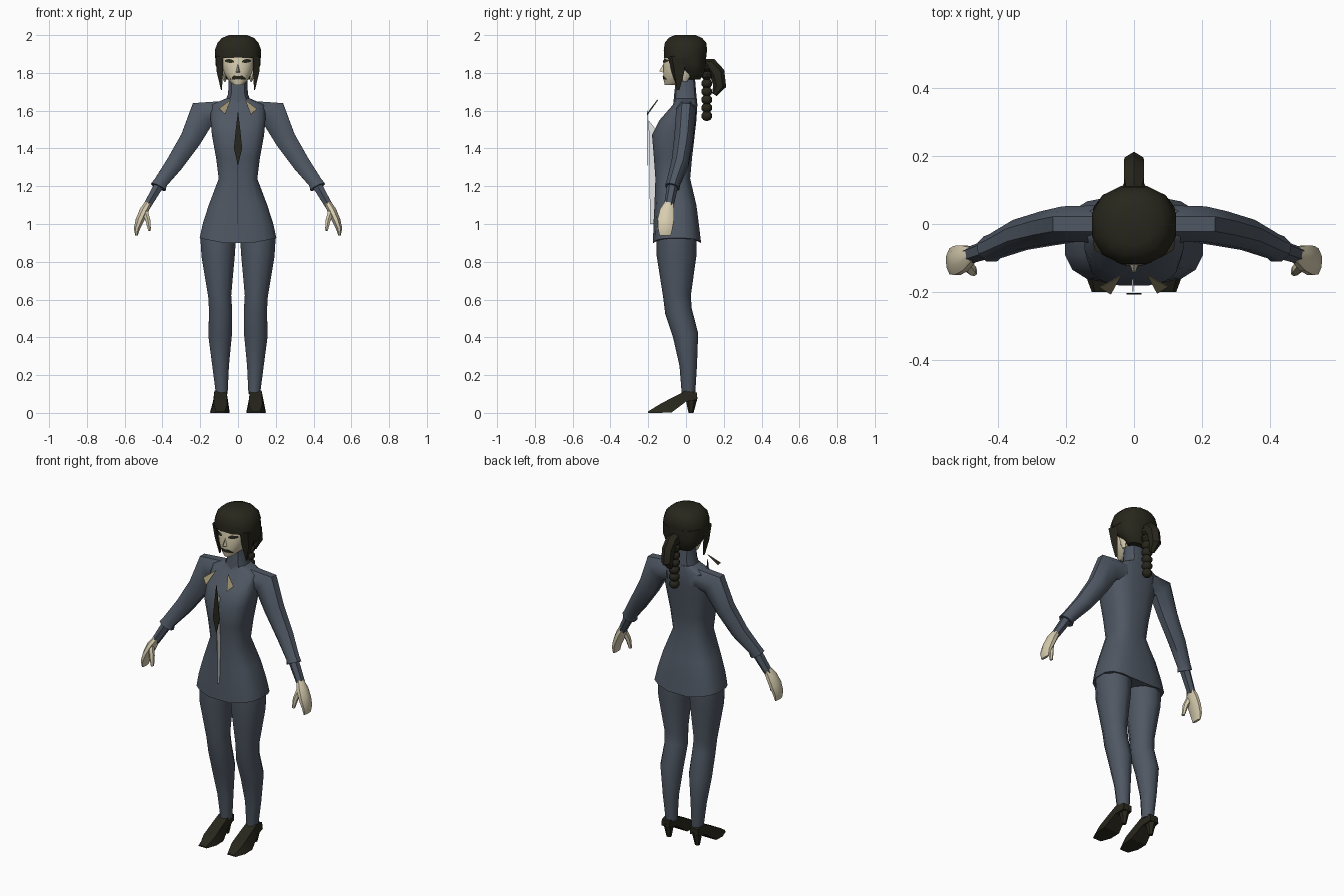
import bpy, bmesh, math
from mathutils import Vector
from mathutils.bvhtree import BVHTree

if "Cube" in bpy.data.objects:
    bpy.data.objects.remove(bpy.data.objects["Cube"])


def material(name, rgb):
    m = bpy.data.materials.new(name)
    m.diffuse_color = (*rgb, 1)
    m.use_nodes = True
    m.node_tree.nodes["Principled BSDF"].inputs["Base Color"].default_value = m.diffuse_color
    return m


SUIT = material("slate suit", (0.078, 0.096, 0.125))
DARK = material("dark olive", (0.021, 0.020, 0.012))
SKIN = material("pale skin", (0.68, 0.61, 0.43))
TAN = material("tan collar", (0.32, 0.27, 0.16))
WHITE = material("white shirt", (0.9, 0.9, 0.9))
GREY = material("lip grey", (0.2, 0.17, 0.13))


def finish(name, bm, mats, angle=40):
    bmesh.ops.recalc_face_normals(bm, faces=bm.faces)
    me = bpy.data.meshes.new(name)
    bm.to_mesh(me)
    bm.free()
    ob = bpy.data.objects.new(name, me)
    bpy.context.collection.objects.link(ob)
    for m in mats if isinstance(mats, list) else [mats]:
        me.materials.append(m)
    bpy.ops.object.select_all(action='DESELECT')
    ob.select_set(True)
    bpy.context.view_layer.objects.active = ob
    if angle:
        bpy.ops.object.shade_smooth_by_angle(angle=math.radians(angle))
    return ob


def skin_rings(name, rings, mat, angle=40):
    """Join rings of points with quads and close both ends."""
    bm = bmesh.new()
    vs = [[bm.verts.new(p) for p in r] for r in rings]
    n = len(vs[0])
    for a, b in zip(vs, vs[1:]):
        for i in range(n):
            bm.faces.new((a[i], a[(i + 1) % n], b[(i + 1) % n], b[i]))
    bm.faces.new(vs[0])
    bm.faces.new(vs[-1])
    return finish(name, bm, mat, angle)


def oval(n, power):
    """Unit oval; power below 1 makes it boxier."""
    pts = []
    for i in range(n):
        a = 2 * math.pi * (i + 0.5) / n
        c, s = math.cos(a), math.sin(a)
        pts.append((math.copysign(abs(c) ** power, c), math.copysign(abs(s) ** power, s)))
    m = max(p[0] for p in pts)
    return [(x / m, y / m) for x, y in pts]


def stack(name, levels, mat, n=16, power=0.8, x0=0, hem=0, angle=40):
    """Horizontal rings given as (z, half width, front y, back y)."""
    rings = []
    for k, (z, rx, y0, y1) in enumerate(levels):
        rings.append([(x0 + rx * c, (y0 + y1) / 2 + (y1 - y0) / 2 * s,
                       z - (hem * (1 - abs(c)) if k == 0 else 0)) for c, s in oval(n, power)])
    return skin_rings(name, rings, mat, angle)


def tube(name, path, mat, n=8, side=1, angle=45):
    """Rings across a path given as (x, y, z, radius, radius in y)."""
    pts = [Vector((p[0] * side, p[1], p[2])) for p in path]
    rings = []
    for i, p in enumerate(path):
        t = (pts[min(i + 1, len(pts) - 1)] - pts[max(i - 1, 0)]).normalized()
        v = t.cross(Vector((0, 1, 0))).normalized()
        u = v.cross(t)
        rings.append([pts[i] + v * c * p[3] + u * s * p[4] for c, s in oval(n, 1)])
    return skin_rings(name, rings, mat, angle)


def slab(name, pts, thickness, mat):
    """Thin plate from a polygon, thickened along its normal."""
    bm = bmesh.new()
    f = bm.faces.new([bm.verts.new(p) for p in pts])
    f.normal_update()
    d = f.normal * thickness
    out = bmesh.ops.extrude_face_region(bm, geom=[f])
    bmesh.ops.translate(bm, vec=d, verts=[v for v in out['geom'] if isinstance(v, bmesh.types.BMVert)])
    if f.is_valid is False or len(bm.faces) < len(pts) + 2:
        bm.faces.new(f.verts) if f.is_valid else None
    return finish(name, bm, mat, 0)


def face_plate(name, target, rows, mat, lift=0.004):
    """Plate laid on the front of target; rows are (x, low z, high z)."""
    src = bmesh.new()
    src.from_mesh(target.data)
    tree = BVHTree.FromBMesh(src)
    src.free()
    bm = bmesh.new()
    cols = []
    for x, lo, hi in rows:
        col = []
        for z in (lo, hi):
            hit = tree.ray_cast(Vector((x, -1, z)), Vector((0, 1, 0)))[0]
            col.append(bm.verts.new((x, (hit.y if hit else -0.09) - lift, z)))
        cols.append(col)
    for a, b in zip(cols, cols[1:]):
        bm.faces.new((a[0], b[0], b[1], a[1]))
    return finish(name, bm, mat, 0)


# Jacket with flared hem, and high collar
stack("jacket", [(.925, .203, -.175, .08), (1.0, .187, -.172, .068), (1.1, .155, -.167, .055),
                 (1.24, .102, -.162, .022), (1.35, .116, -.17, .032), (1.47, .138, -.18, .046),
                 (1.55, .145, -.14, .055), (1.63, .145, -.07, .06), (1.664, .065, -.058, .056)],
      SUIT, power=.68, hem=.04)
stack("collar_neck", [(1.63, .075, -.065, .058), (1.69, .052, -.06, .052), (1.78, .05, -.05, .045)], SUIT, n=10)

# Shirt edge, tie and collar points
strip = slab("shirt_edge", [(-.002, -.155, 1.0), (-.002, -.19, 1.0), (-.002, -.198, 1.55), (-.002, -.16, 1.5)],
             .004, [WHITE, TAN])
for p in strip.data.polygons:
    p.material_index = 1 if p.normal.y < -.5 else 0
slab("tie", [(0, -.203, 1.31), (.022, -.203, 1.4), (.012, -.203, 1.5), (0, -.203, 1.6),
             (-.012, -.203, 1.5), (-.022, -.203, 1.4)], .004, DARK)

# Paired parts
for s, tag in ((1, "left"), (-1, "right")):
    slab(tag + "_collar_point", [(s * .038, -.15, 1.657), (s * .10, -.185, 1.61), (s * .068, -.205, 1.58)],
         .003, TAN)
    # Sleeve, wrist and mitten hand with thumb
    tube(tag + "_sleeve", [(.09, 0, 1.59, .06, .055), (.188, 0, 1.582, .076, .052), (.25, -.012, 1.45, .056, .05),
                           (.335, -.032, 1.32, .046, .045), (.41, -.066, 1.22, .036, .036),
                           (.422, -.073, 1.195, .042, .038)], SUIT, side=s)
    tube(tag + "_wrist", [(.41, -.068, 1.22, .026, .026), (.485, -.092, 1.09, .02, .022)], SUIT, side=s, n=6)
    tube(tag + "_hand", [(.475, -.09, 1.11, .019, .022), (.498, -.10, 1.07, .023, .038),
                         (.52, -.107, 1.02, .022, .043), (.536, -.11, .975, .016, .038),
                         (.537, -.11, .94, .007, .03)], SKIN, side=s)
    tube(tag + "_thumb", [(.495, -.115, 1.075, .016, .016), (.477, -.135, 1.02, .013, .015),
                          (.468, -.142, .965, .007, .009)], SKIN, side=s, n=6)
    # Leg
    tube(tag + "_leg", [(.105, -.05, .94, .095, .10), (.105, -.05, .83, .088, .10), (.097, -.048, .62, .061, .07),
                        (.092, -.04, .54, .061, .068), (.095, -.002, .41, .062, .064),
                        (.092, .012, .25, .044, .044), (.086, .013, .10, .031, .034)], SUIT, side=s, n=10)
    # Pointed shoe: box sections from toe to heel, as (y, low z, high z, half width low, half width high)
    sections = [(-.20, 0, .008, .028, .022), (-.14, 0, .045, .05, .036), (-.075, .003, .08, .052, .034),
                (0, .06, .118, .036, .032), (.058, .07, .108, .028, .026)]
    skin_rings(tag + "_shoe", [[(s * .096 - w0, y, lo), (s * .096 + w0, y, lo),
                                (s * .093 + w1, y, hi), (s * .093 - w1, y, hi)]
                               for y, lo, hi, w0, w1 in sections], DARK, 25)
    stack(tag + "_heel", [(0, .012, .015, .038), (.085, .026, .0, .058)], DARK, n=6, power=1, x0=s * .094)
    # Hair lock beside the face, ear
    skin_rings(tag + "_hair_lock", [[(s * .085, -.045, 1.71), (s * .09, -.05, 1.71), (s * .087, -.035, 1.71)],
                                    [(s * .08, -.075, 1.80), (s * .112, -.06, 1.80), (s * .107, -.01, 1.80)],
                                    [(s * .08, -.098, 1.89), (s * .118, -.075, 1.89), (s * .12, 0, 1.89)]], DARK)
    tube(tag + "_ear", [(.078, .0, 1.83, .012, .025), (.078, .0, 1.79, .012, .022), (.068, -.005, 1.755, .006, .01)],
         SKIN, side=s, n=6)

# Head
head = stack("head", [(1.735, .022, -.112, -.06), (1.76, .05, -.118, .02), (1.80, .074, -.12, .04),
                      (1.85, .085, -.12, .05), (1.90, .086, -.112, .05)], SKIN, n=16, power=.85)
skin_rings("nose", [[(-.015, -.112, 1.80), (.015, -.112, 1.80), (0, -.115, 1.855)],
                    [(-.004, -.142, 1.808), (.004, -.142, 1.808), (0, -.136, 1.818)]], SKIN, 0)
face_plate("lips", head, [(-.042, 1.765, 1.77), (-.022, 1.766, 1.786), (0, 1.767, 1.783),
                          (.022, 1.766, 1.786), (.042, 1.765, 1.77)], DARK)
face_plate("lip_line", head, [(-.02, 1.762, 1.766), (.02, 1.762, 1.766)], GREY)
for s, tag in ((1, "left"), (-1, "right")):
    face_plate(tag + "_eye", head, [(s * .02, 1.856, 1.862), (s * .035, 1.853, 1.872), (s * .052, 1.854, 1.873),
                                    (s * .07, 1.86, 1.868)], DARK)

# Hair cap with fringe, and the back of the hair
stack("hair_cap", [(1.88, .122, -.115, .105), (1.92, .123, -.118, .112), (1.96, .108, -.112, .107),
                   (1.985, .085, -.092, .085), (2.0, .048, -.06, .05)], DARK, n=12, power=.9)
stack("hair_back", [(1.765, .066, .01, .075), (1.80, .10, -.02, .095), (1.84, .118, -.055, .105),
                    (1.90, .121, -.09, .108)], DARK, n=12, power=.85)

# Ponytail and beaded braid
tube("ponytail", [(0, .09, 1.85, .02, .02), (0, .13, 1.845, .03, .03), (0, .165, 1.80, .03, .035),
                  (0, .178, 1.73, .028, .03), (0, .15, 1.685, .012, .012)], DARK, n=6)
bm = bmesh.new()
for i in range(7):
    z = 1.83 - i * .043
    made = bmesh.ops.create_uvsphere(bm, u_segments=8, v_segments=5, radius=1)['verts']
    for v in made:
        v.co = Vector((v.co.x * (.036 - .001 * i), .11 + v.co.y * .03, z + v.co.z * .027))
finish("braid", bm, DARK)
